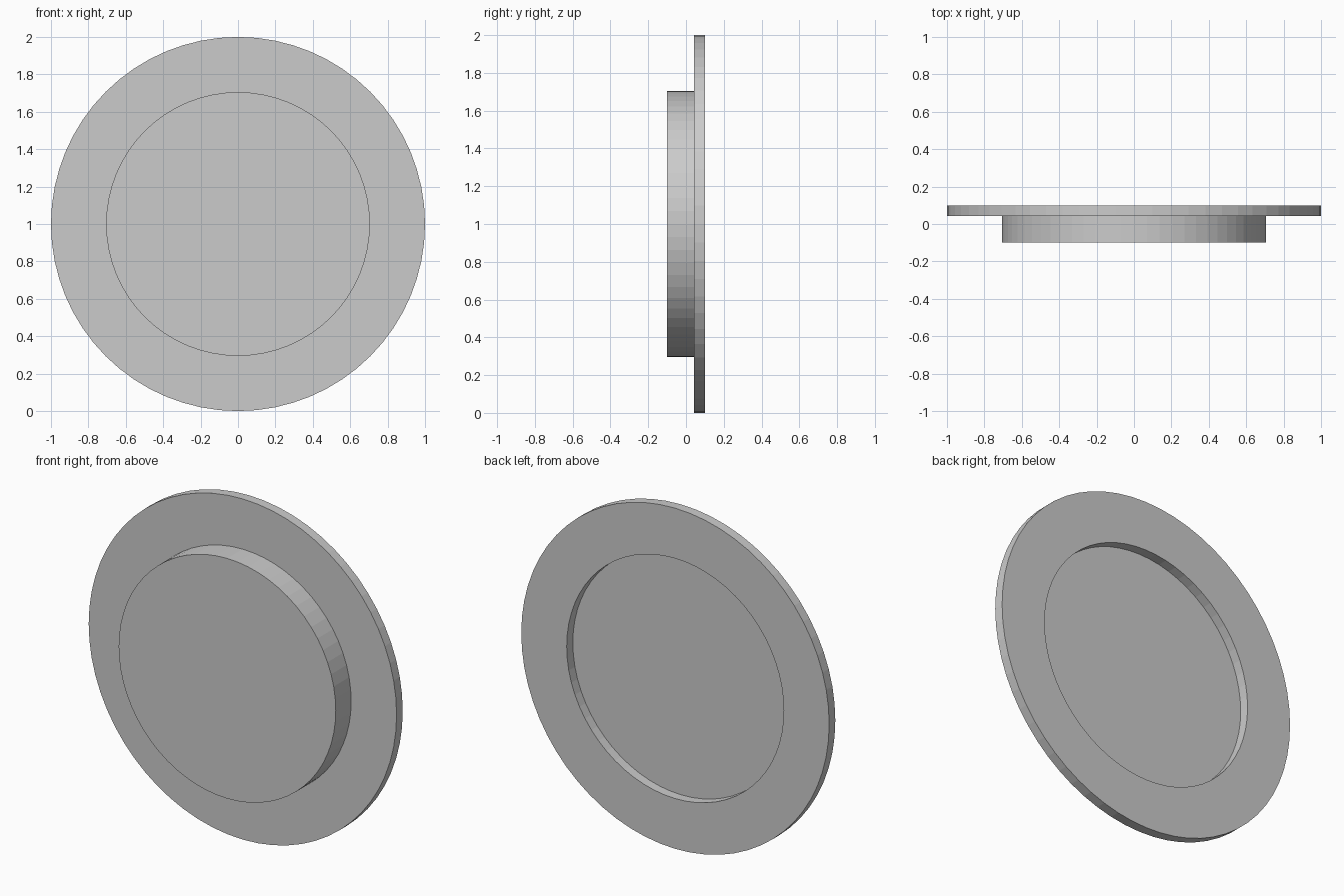
import bpy, bmesh
from math import sin, cos, pi

if "Cube" in bpy.data.objects:
    bpy.data.objects.remove(bpy.data.objects["Cube"])

SEGMENTS = 64
CENTRE_Z = 1.0
FRONT, STEP, BACK = -0.1, 0.043, 0.1
INNER_R, OUTER_R = 0.705, 1.0


def circle(bm, radius, y):
    return [bm.verts.new((radius * cos(2 * pi * i / SEGMENTS), y,
                          CENTRE_Z + radius * sin(2 * pi * i / SEGMENTS)))
            for i in range(SEGMENTS)]


def lathe(name, profile, closed):
    """Spin (radius, y) points about the y axis; open profiles get flat caps."""
    bm = bmesh.new()
    rings = [circle(bm, r, y) for r, y in profile]
    pairs = list(zip(rings, rings[1:]))
    if closed:
        pairs.append((rings[-1], rings[0]))
    else:
        bm.faces.new(rings[0])
        bm.faces.new(rings[-1])
    for a, b in pairs:
        for i in range(SEGMENTS):
            j = (i + 1) % SEGMENTS
            bm.faces.new((a[i], a[j], b[j], b[i]))
    bmesh.ops.recalc_face_normals(bm, faces=bm.faces)
    mesh = bpy.data.meshes.new(name)
    bm.to_mesh(mesh)
    bm.free()
    obj = bpy.data.objects.new(name, mesh)
    bpy.context.collection.objects.link(obj)
    return obj


# Raised round plate, its back forming the floor of the recess
lathe("centre_disc", [(INNER_R, FRONT), (INNER_R, STEP)], closed=False)

# Wide flat rim behind the plate, open in the middle
lathe("rim_ring", [(INNER_R, STEP), (OUTER_R, STEP),
                   (OUTER_R, BACK), (INNER_R, BACK)], closed=True)
